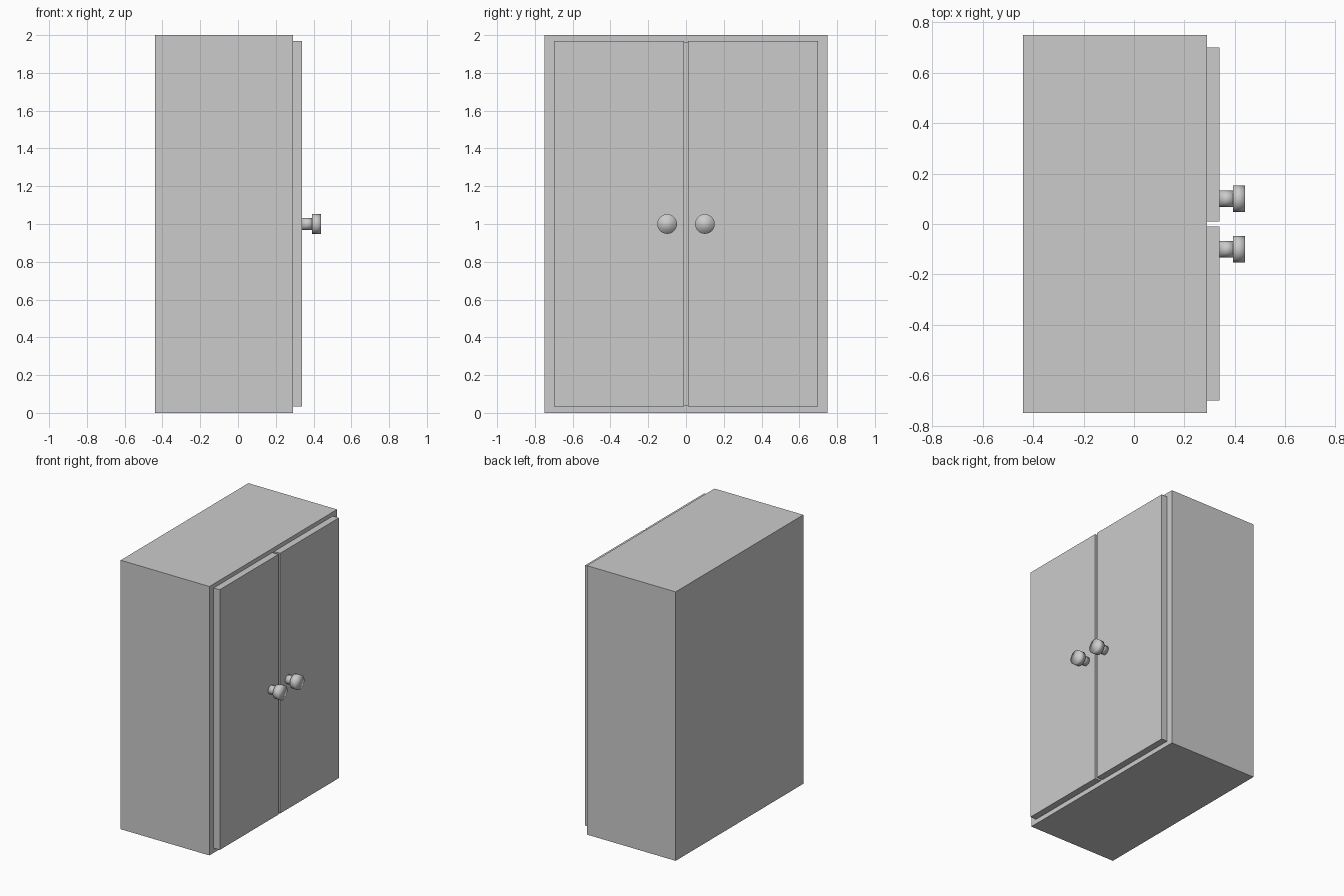
import bpy
from math import pi

if "Cube" in bpy.data.objects:
    bpy.data.objects.remove(bpy.data.objects["Cube"])


def box(name, x, y, z):
    """Box spanning the given (min, max) ranges."""
    bpy.ops.mesh.primitive_cube_add(size=1, location=[sum(r) / 2 for r in (x, y, z)])
    ob = bpy.context.object
    ob.name = name
    ob.scale = [r[1] - r[0] for r in (x, y, z)]
    bpy.ops.object.transform_apply(location=False, rotation=False, scale=True)
    return ob


def disc(name, x, y, z, radius):
    """Smooth cylinder lying along x."""
    bpy.ops.mesh.primitive_cylinder_add(
        vertices=32, radius=radius, depth=x[1] - x[0],
        location=(sum(x) / 2, y, z), rotation=(0, pi / 2, 0))
    bpy.context.object.name = name
    bpy.ops.object.shade_smooth()


BACK, FRONT, FACE, TIP = -0.44, 0.29, 0.34, 0.44
WALL = 0.04

# Hollow carcass, open towards +x behind the doors
body = box("cabinet_body", (BACK, FRONT), (-0.75, 0.75), (0, 2))
cutter = box("interior_cutter", (BACK + WALL, FRONT + 0.1),
             (-0.75 + 0.06, 0.75 - 0.06), (WALL, 2 - WALL))
mod = body.modifiers.new("hollow", "BOOLEAN")
mod.operation = 'DIFFERENCE'
mod.solver = 'EXACT'
mod.object = cutter
bpy.context.view_layer.objects.active = body
bpy.ops.object.modifier_apply(modifier=mod.name)
bpy.data.objects.remove(cutter)

# Doors with their two-part knobs
for side, s in (("left", -1), ("right", 1)):
    box(side + "_door", (FRONT, FACE), sorted((s * 0.01, s * 0.7)), (0.035, 1.97))
    disc(side + "_knob_stem", (FACE, TIP - 0.045), s * 0.1, 1.0, 0.032)
    disc(side + "_knob_head", (TIP - 0.048, TIP), s * 0.1, 1.0, 0.052)
